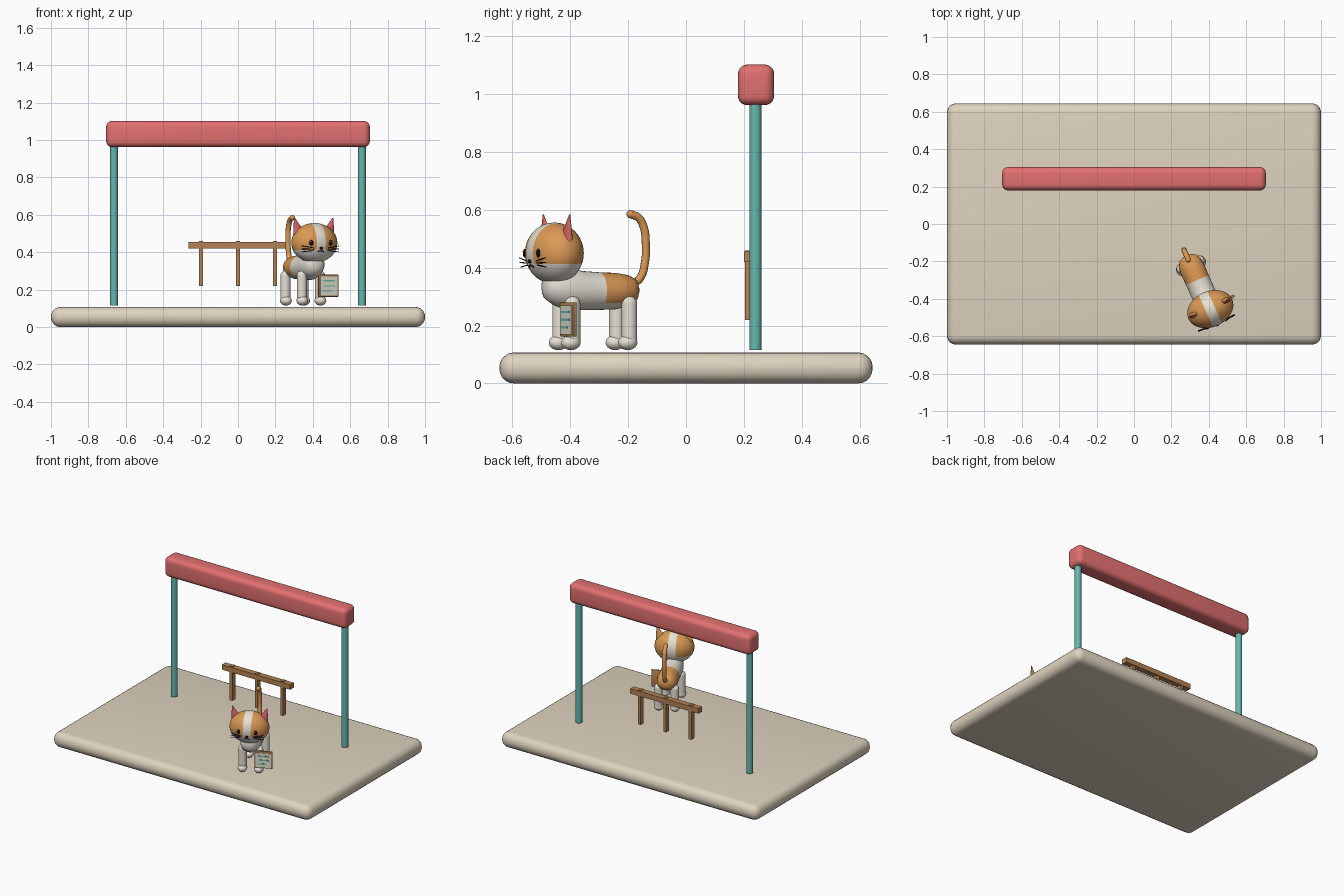
import bpy, bmesh, math
from mathutils import Matrix, Vector

if "Cube" in bpy.data.objects:
    bpy.data.objects.remove(bpy.data.objects["Cube"], do_unlink=True)


def material(name, r, g, b):
    m = bpy.data.materials.new(name)
    m.use_nodes = True
    col = [(c / 255) ** 2.2 for c in (r, g, b)] + [1]
    m.diffuse_color = col
    m.node_tree.nodes["Principled BSDF"].inputs["Base Color"].default_value = col
    return m


STONE = material("stone beige", 222, 210, 190)
RED = material("coral red", 226, 112, 112)
TEAL = material("teal", 102, 182, 174)
WOOD = material("wood brown", 178, 130, 84)
ORANGE = material("fur orange", 218, 152, 86)
CREAM = material("fur cream", 230, 224, 212)
PINK = material("ear pink", 214, 98, 104)
BLACK = material("black", 25, 22, 22)
PAPER = material("paper", 226, 224, 206)

WORLD = Matrix()
# the cat's own space: origin under its head, facing -y
CAT = Matrix.Translation((0.408, -0.455, 0)) @ Matrix.Rotation(math.radians(24), 4, 'Z')


def finish(name, bm, mats, space=WORLD, rule=None, smooth=True):
    bmesh.ops.recalc_face_normals(bm, faces=bm.faces)
    if rule:
        for f in bm.faces:
            f.material_index = rule(f)
    bm.transform(space)
    me = bpy.data.meshes.new(name)
    bm.to_mesh(me)
    bm.free()
    for m in mats:
        me.materials.append(m)
    ob = bpy.data.objects.new(name, me)
    bpy.context.collection.objects.link(ob)
    if smooth:
        bpy.ops.object.select_all(action='DESELECT')
        ob.select_set(True)
        bpy.context.view_layer.objects.active = ob
        bpy.ops.object.shade_smooth_by_angle(angle=math.radians(40))
    return ob


def place(loc, size):
    return Matrix.Translation(loc) @ Matrix.Diagonal((*size, 1))


def box(name, loc, size, mat, bevel=0, space=WORLD, segments=5):
    bm = bmesh.new()
    bmesh.ops.create_cube(bm, size=1, matrix=place(loc, size))
    if bevel:
        bmesh.ops.bevel(bm, geom=bm.edges[:], offset=bevel, segments=segments,
                        profile=0.5, affect='EDGES')
    return finish(name, bm, [mat], space, smooth=bevel > 0)


def ball(name, loc, radii, mat, space=CAT):
    bm = bmesh.new()
    bmesh.ops.create_uvsphere(bm, u_segments=24, v_segments=14, radius=1,
                              matrix=place(loc, radii))
    return finish(name, bm, [mat], space)


def rod(name, a, b, r, mat, space=WORLD, segments=24):
    a, b = Vector(a), Vector(b)
    turn = (b - a).to_track_quat('Z', 'Y').to_matrix().to_4x4()
    bm = bmesh.new()
    bmesh.ops.create_cone(bm, cap_ends=True, segments=segments, radius1=r, radius2=r,
                          depth=(b - a).length,
                          matrix=Matrix.Translation((a + b) / 2) @ turn)
    return finish(name, bm, [mat], space)


def cut(bm, co, no):
    bmesh.ops.bisect_plane(bm, geom=bm.verts[:] + bm.edges[:] + bm.faces[:],
                           plane_co=co, plane_no=no)


# platform and gate
box("platform", (0, 0, 0.0535), (2, 1.29, 0.107), STONE, 0.05)
box("gate_beam", (0, 0.242, 1.032), (1.41, 0.125, 0.14), RED, 0.032)
for side, tag in ((1, "left"), (-1, "right")):
    rod("gate_post_" + tag, (side * 0.663, 0.24, 0.115), (side * 0.663, 0.24, 0.97), 0.021, TEAL)

# small rail behind the cat
box("fence_rail", (0, 0.22, 0.438), (0.53, 0.04, 0.035), WOOD)
for i in (-1, 0, 1):
    box("fence_post", (i * 0.197, 0.22, 0.34), (0.021, 0.032, 0.24), WOOD)

# head: orange with a cream centre stripe and lower half
HEAD = Vector((0, 0, 0.45))
RAD = Vector((0.128, 0.096, 0.106))
STRIPE, JAW = 0.026, 0.412
bm = bmesh.new()
bmesh.ops.create_uvsphere(bm, u_segments=40, v_segments=24, radius=1, matrix=place(HEAD, RAD))
for x in (-STRIPE, STRIPE):
    cut(bm, (x, 0, 0), (1, 0, 0))
cut(bm, (0, 0, JAW), (0, 0, 1))


def head_rule(f):
    c = f.calc_center_median()
    return 1 if abs(c.x) < STRIPE or c.z < JAW else 0


finish("head", bm, [ORANGE, CREAM], CAT, head_rule)


def on_face(x, z, out=0.0):
    k = 1 - (x / RAD.x) ** 2 - ((z - HEAD.z) / RAD.z) ** 2
    return Vector((x, -RAD.y * math.sqrt(max(k, 0)) - out, z))


# body: rings along the spine as (y, centre z, half width, half height)
RINGS = [(-0.04, 0.335, 0.02, 0.02), (-0.03, 0.335, 0.042, 0.045), (0, 0.335, 0.06, 0.065),
         (0.05, 0.328, 0.068, 0.076), (0.1, 0.321, 0.066, 0.068), (0.17, 0.319, 0.066, 0.065),
         (0.23, 0.319, 0.068, 0.063), (0.275, 0.32, 0.061, 0.055), (0.3, 0.321, 0.046, 0.042),
         (0.312, 0.322, 0.022, 0.021)]
PATCH_Y, PATCH_Z, N = 0.17, 0.278, 32
bm = bmesh.new()
loops = []
for y, z, w, h in RINGS:
    angles = [2 * math.pi * i / N for i in range(N)]
    loops.append([bm.verts.new((w * math.cos(a), y, z + h * math.sin(a))) for a in angles])
for a, b in zip(loops, loops[1:]):
    for i in range(N):
        j = (i + 1) % N
        bm.faces.new((a[i], a[j], b[j], b[i]))
bm.faces.new(loops[0])
bm.faces.new(loops[-1])
cut(bm, (0, 0, PATCH_Z), (0, 0, 1))


def body_rule(f):
    c = f.calc_center_median()
    return 1 if c.y > PATCH_Y and c.z > PATCH_Z else 0


finish("body", bm, [CREAM, ORANGE], CAT, body_rule)

# tail
curve = bpy.data.curves.new("tail", 'CURVE')
curve.dimensions = '3D'
curve.bevel_depth = 0.014
curve.bevel_resolution = 4
curve.use_fill_caps = True
path = [(0.285, 0.335), (0.325, 0.365), (0.343, 0.42), (0.346, 0.48), (0.338, 0.54),
        (0.318, 0.573), (0.288, 0.585)]
spline = curve.splines.new('BEZIER')
spline.bezier_points.add(len(path) - 1)
for p, (y, z) in zip(spline.bezier_points, path):
    p.co = (0, y, z)
    p.handle_left_type = p.handle_right_type = 'AUTO'
curve.materials.append(ORANGE)
tail = bpy.data.objects.new("tail", curve)
tail.matrix_world = CAT
bpy.context.collection.objects.link(tail)
ball("tail_tip", (0, 0.288, 0.585), (0.014, 0.014, 0.014), ORANGE)

# paired parts: legs, ears, eyes, whiskers
for side, tag in ((1, "left"), (-1, "right")):
    for y, end in ((0.045, "front"), (0.26, "back")):
        name = end + "_" + tag
        rod("leg_" + name, (side * 0.053, y, 0.135), (side * 0.053, y, 0.275), 0.027, CREAM, CAT)
        ball("hip_" + name, (side * 0.053, y, 0.275), (0.027, 0.027, 0.027), CREAM)
        ball("paw_" + name, (side * 0.053, y - 0.006, 0.141), (0.031, 0.034, 0.026), CREAM)

    ear = bmesh.new()
    bmesh.ops.create_cone(ear, cap_ends=True, segments=24, radius1=0.04, radius2=0.003,
                          depth=0.105)
    lean = Matrix.Translation((side * 0.097, 0.008, 0.533)) @ Matrix.Rotation(side * 0.3, 4, 'Y')
    ear.transform(lean @ Matrix.Diagonal((1, 0.55, 1, 1)))
    finish("ear_" + tag, ear, [ORANGE, PINK], CAT, lambda f: 1 if f.normal.y < -0.1 else 0)

    ball("eye_" + tag, on_face(side * 0.056, 0.45), (0.012, 0.006, 0.015), BLACK)
    ball("eye_glint_" + tag, on_face(side * 0.056 - 0.004, 0.456, 0.005), (0.004, 0.003, 0.004), CREAM)
    for k in (-1, 0, 1):
        start = on_face(side * 0.042, 0.416 + k * 0.007)
        tip = Vector((side * 0.108, start.y + 0.004, 0.418 + k * 0.016))
        rod("whisker_" + tag, start, tip, 0.002, BLACK, CAT, 8)
    rod("mouth_" + tag, on_face(0, 0.409, 0.002), on_face(side * 0.018, 0.403, 0.002), 0.0025,
        BLACK, CAT, 8)
ball("nose", on_face(0, 0.422), (0.010, 0.007, 0.007), BLACK)

# notice board with a written sheet
BX, BY, BZ = 0.088, 0.014, 0.221
box("board", (BX, BY, BZ), (0.118, 0.012, 0.118), WOOD, 0.003, CAT, 2)
box("board_sheet", (BX, BY - 0.008, BZ - 0.002), (0.1, 0.005, 0.1), PAPER, 0, CAT)
for i, (w, dx) in enumerate(((0.066, 0), (0.066, 0), (0.05, -0.008))):
    box("sheet_line", (BX + dx, BY - 0.011, BZ + 0.026 - i * 0.027), (w, 0.003, 0.007), TEAL, 0, CAT)
